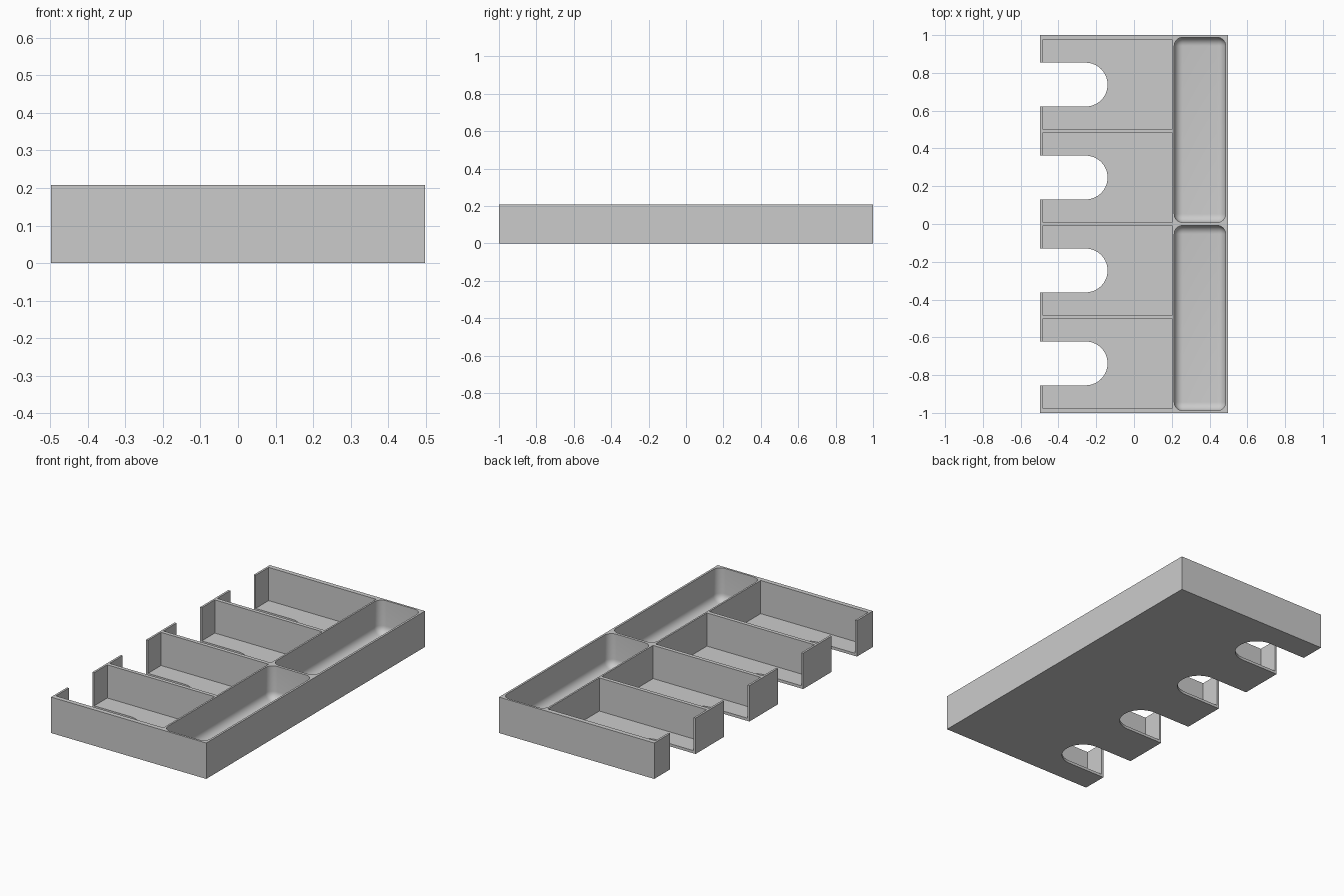
import bpy
import bmesh
import math
from mathutils import Matrix

old = bpy.data.objects.get("Cube")
if old:
    bpy.data.objects.remove(old, do_unlink=True)

HEIGHT, FLOOR, TOP = 0.208, 0.016, 0.4
LEFT, RIGHT = -0.497, 0.497

grey = bpy.data.materials.new("plain grey")
grey.use_nodes = True
grey.diffuse_color = (0.6, 0.6, 0.6, 1)
grey.node_tree.nodes["Principled BSDF"].inputs["Base Color"].default_value = (0.6, 0.6, 0.6, 1)


def add_object(name, bm):
    bmesh.ops.recalc_face_normals(bm, faces=bm.faces)
    mesh = bpy.data.meshes.new(name)
    bm.to_mesh(mesh)
    bm.free()
    mesh.materials.append(grey)
    obj = bpy.data.objects.new(name, mesh)
    bpy.context.collection.objects.link(obj)
    return obj


def box(name, x, y, z, radius=0):
    bm = bmesh.new()
    bmesh.ops.create_cube(bm, size=1)
    size = [b - a for a, b in (x, y, z)]
    mid = [(a + b) / 2 for a, b in (x, y, z)]
    bm.transform(Matrix.Translation(mid) @ Matrix.Diagonal((*size, 1)))
    if radius:
        bmesh.ops.bevel(bm, geom=bm.edges[:], offset=radius, segments=8,
                        profile=0.5, affect='EDGES')
    return add_object(name, bm)


def finger_notch(name, y, end_x, radius):
    # slot with a half-round end, extruded upwards
    cx = end_x - radius
    pts = [(LEFT - 0.1, y - radius)]
    for i in range(33):
        a = math.pi * (i / 32 - 0.5)
        pts.append((cx + radius * math.cos(a), y + radius * math.sin(a)))
    pts.append((LEFT - 0.1, y + radius))
    bm = bmesh.new()
    face = bm.faces.new([bm.verts.new((px, py, -0.1)) for px, py in pts])
    ext = bmesh.ops.extrude_face_region(bm, geom=[face])["geom"]
    verts = [v for v in ext if isinstance(v, bmesh.types.BMVert)]
    bmesh.ops.translate(bm, verts=verts, vec=(0, 0, TOP + 0.1))
    return add_object(name, bm)


tray = box("tray", (LEFT, RIGHT), (-1, 1), (0, HEIGHT))
cutters = []

# four open bays with finger notches
for i in range(4):
    y = (i - 1.5) * 0.492
    cutters.append(box(f"bay_cutter_{i}", (LEFT + 0.012, 0.203),
                       (y - 0.235, y + 0.235), (FLOOR, TOP)))
    cutters.append(finger_notch(f"notch_cutter_{i}", y, -0.14, 0.116))

# two long rounded troughs
for i, side in enumerate((-1, 1)):
    ends = sorted((side * 0.008, side * 0.988))
    cutters.append(box(f"trough_cutter_{i}", (0.213, RIGHT - 0.012), ends,
                       (FLOOR, TOP), radius=0.045))

# carve the tray
bpy.context.view_layer.objects.active = tray
tray.select_set(True)
for cutter in cutters:
    mod = tray.modifiers.new(cutter.name, 'BOOLEAN')
    mod.operation = 'DIFFERENCE'
    mod.solver = 'EXACT'
    mod.object = cutter
    bpy.ops.object.modifier_apply(modifier=mod.name)
for cutter in cutters:
    bpy.data.objects.remove(cutter, do_unlink=True)

bpy.ops.object.shade_smooth_by_angle(angle=math.radians(30))
